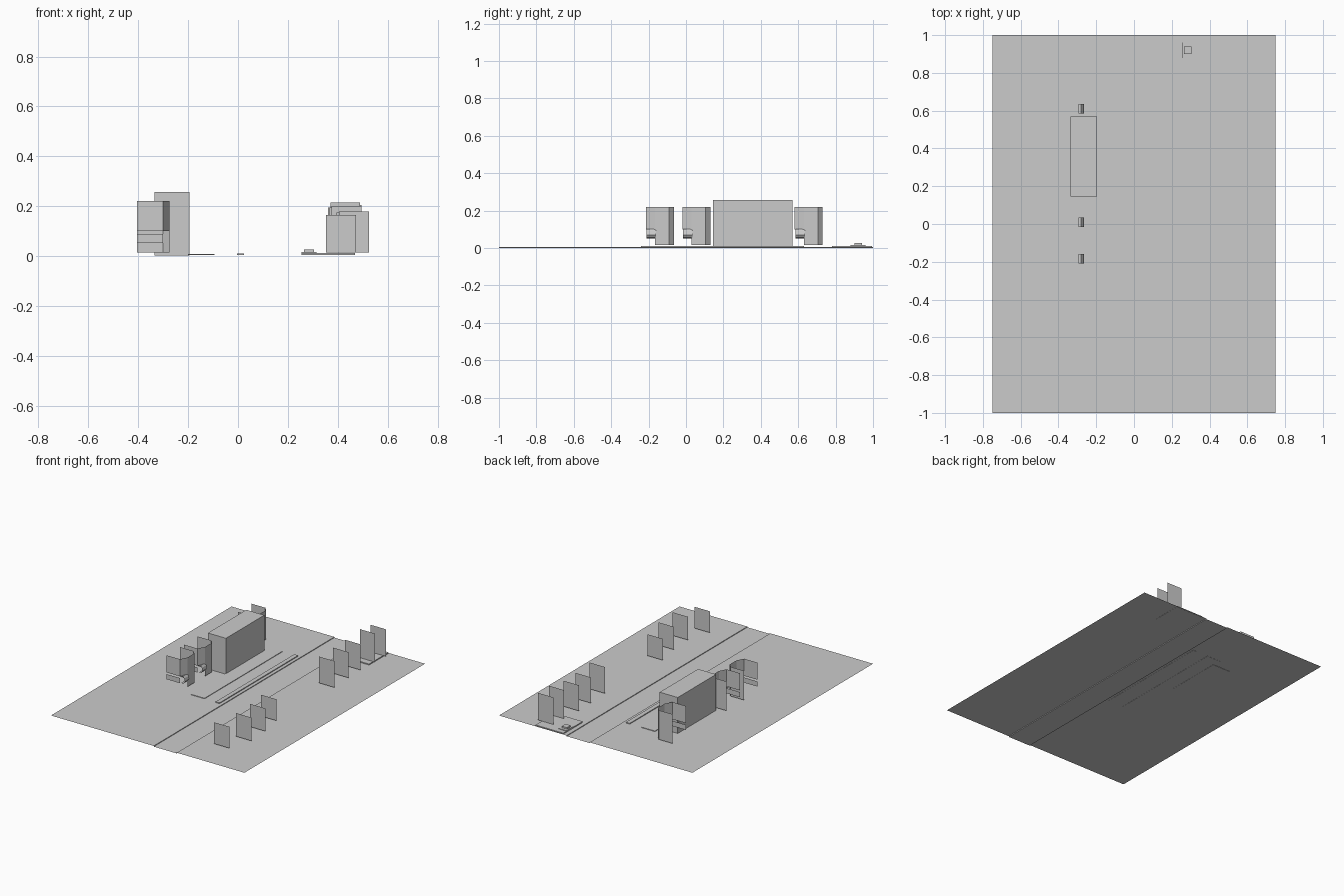
import bpy

def mesh(name, verts, faces):
    me = bpy.data.meshes.new(name)
    me.from_pydata(verts, [], faces)
    ob = bpy.data.objects.new(name, me)
    bpy.context.collection.objects.link(ob)
    return ob

def box(name, x0, x1, y0, y1, z0, z1):
    v = [(x, y, z) for z in (z0, z1) for y in (y0, y1) for x in (x0, x1)]
    return mesh(name, v, [(0, 2, 3, 1), (4, 5, 7, 6), (0, 1, 5, 4),
                          (2, 6, 7, 3), (0, 4, 6, 2), (1, 3, 7, 5)])

def wall(name, plan, z0, z1):
    """Thin vertical sheet following a plan line."""
    n = len(plan)
    v = [(x, y, z) for z in (z0, z1) for x, y in plan]
    return mesh(name, v, [(i, i + 1, n + i + 1, n + i) for i in range(n - 1)])

def ribbon(name, profile, y0, y1):
    """Thin sheet: an x-z profile swept along y."""
    n = len(profile)
    v = [(x, y, z) for y in (y0, y1) for x, z in profile]
    return mesh(name, v, [(i, i + 1, n + i + 1, n + i) for i in range(n - 1)])

# Ground: two slightly raised sides with a shallow lane between them
section = [(-0.75, 0.005), (0.047, 0.005), (0.047, 0.0),
           (0.225, 0.0), (0.225, 0.005), (0.75, 0.005)]
ribbon("ground", section, -1, 1)

# Main building block and the low slabs around it
box("main_block", -0.335, -0.195, 0.145, 0.57, 0.003, 0.257)
box("platform_slab", -0.2, -0.095, -0.235, 0.63, 0.004, 0.009)
box("edge_strip", -0.005, 0.025, -0.24, 0.63, 0.004, 0.011)
box("corner_pad", 0.255, 0.47, 0.78, 0.995, 0.004, 0.012)
box("pad_hatch_base", 0.255, 0.315, 0.88, 0.96, 0.012, 0.016)
box("pad_hatch", 0.265, 0.305, 0.90, 0.94, 0.016, 0.027)

# Three open booths of folded sheet
for k, y in enumerate((-0.215, -0.02, 0.58)):
    wall(f"booth_shell_{k}", [(-0.275, y + 0.05), (-0.275, y + 0.085), (-0.275, y + 0.125),
                              (-0.30, y + 0.15), (-0.405, y + 0.15)], 0.015, 0.22)
    wall(f"booth_front_{k}", [(-0.405, y), (-0.30, y), (-0.275, y + 0.05)], 0.10, 0.22)
    wall(f"booth_rail_{k}", [(-0.405, y), (-0.30, y)], 0.052, 0.088)
    ribbon(f"booth_bracket_{k}", [(-0.295, 0.10), (-0.28, 0.103), (-0.27, 0.09), (-0.265, 0.07),
                                  (-0.275, 0.055), (-0.295, 0.052)], y + 0.005, y + 0.055)

# Row of upright panels: left x, y, top z
panels = [(0.353, -0.77, 0.165), (0.405, -0.60, 0.178), (0.395, -0.43, 0.175),
          (0.36, -0.26, 0.165), (0.375, 0.36, 0.20), (0.365, 0.53, 0.195),
          (0.36, 0.67, 0.195), (0.37, 0.82, 0.215), (0.375, 0.93, 0.205)]
for k, (x, y, top) in enumerate(panels):
    wall(f"upright_panel_{k}", [(x, y), (x + 0.12, y)], 0.015, top)
